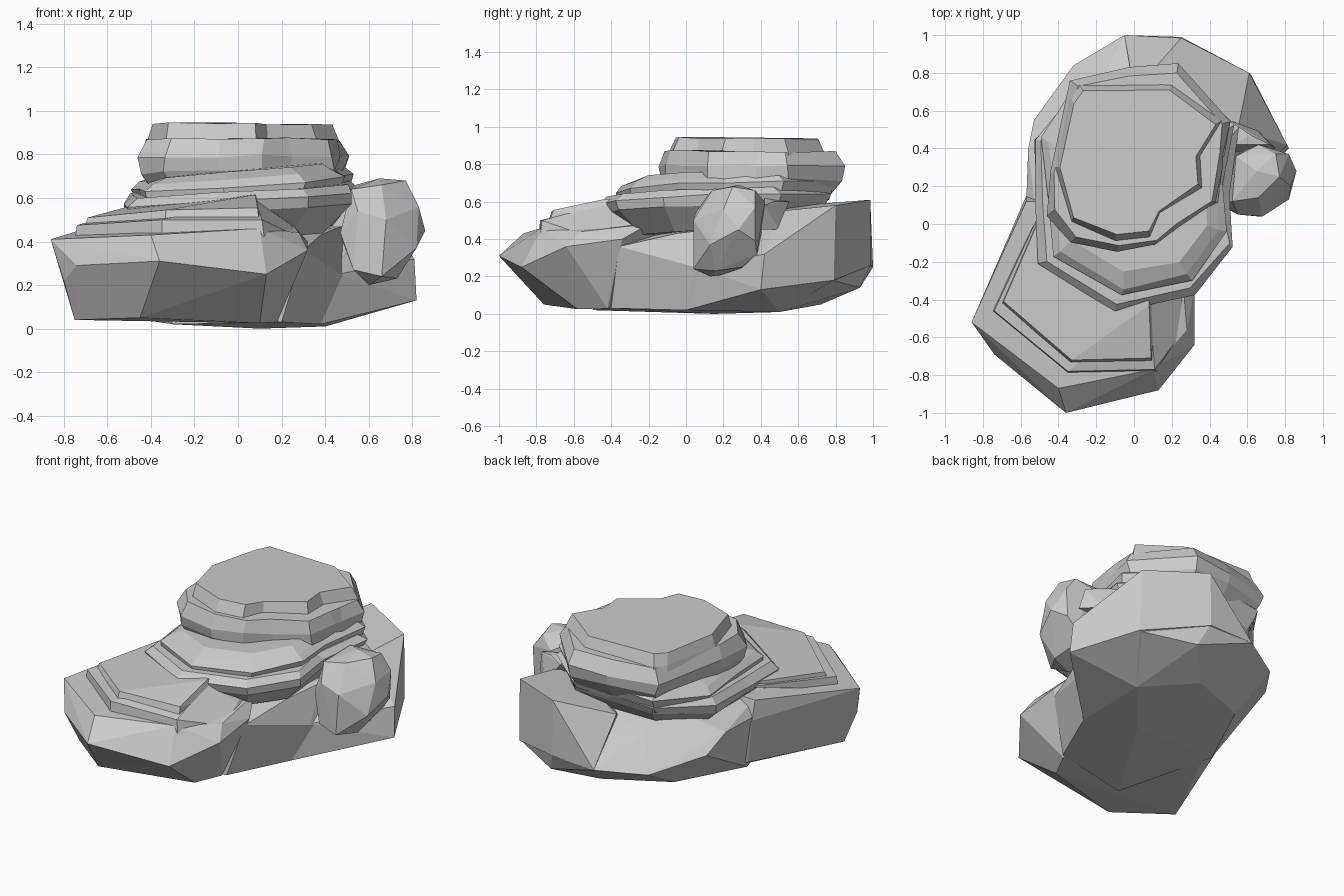
import bpy, bmesh, math, random

random.seed(4)


def finish(bm, name):
    bmesh.ops.recalc_face_normals(bm, faces=bm.faces[:])
    me = bpy.data.meshes.new(name)
    bm.to_mesh(me)
    bm.free()
    ob = bpy.data.objects.new(name, me)
    bpy.context.collection.objects.link(ob)
    return ob


def chunk(name, pts):
    """Faceted convex stone around a few corner points."""
    bm = bmesh.new()
    for p in pts:
        bm.verts.new(p)
    bmesh.ops.convex_hull(bm, input=bm.verts[:])
    loose = [v for v in bm.verts if not v.link_faces]
    bmesh.ops.delete(bm, geom=loose, context='VERTS')
    bmesh.ops.dissolve_limit(bm, angle_limit=math.radians(3),
                             verts=bm.verts[:], edges=bm.edges[:])
    return finish(bm, name)


def strata(name, outline, levels, tilt=(0, 0), jitter=0.012):
    """Layered stone: one outline repeated at (height, scale) levels."""
    cx = sum(p[0] for p in outline) / len(outline)
    cy = sum(p[1] for p in outline) / len(outline)
    j = lambda: random.uniform(-jitter, jitter)
    bm = bmesh.new()
    rings = []
    for z, s in levels:
        ring = []
        for x, y in outline:
            px, py = cx + (x - cx) * s, cy + (y - cy) * s
            ring.append(bm.verts.new((px + j(), py + j(),
                                      z + tilt[0] * px + tilt[1] * py + j() * 0.6)))
        rings.append(ring)
    n = len(outline)
    for a, b in zip(rings, rings[1:]):
        for i in range(n):
            k = (i + 1) % n
            bm.faces.new((a[i], a[k], b[k], b[i]))
    bm.faces.new(rings[0][::-1])
    bm.faces.new(rings[-1])
    return finish(bm, name)


# Large rear base stone, sloping up toward the stack
chunk("base_rear", [
    (-.5, .1, .05), (-.3, -.5, .02), (.1, .15, 0), (.38, .0, .02), (.4, .5, .01),
    (.1, .72, .05), (-.3, .55, .07), (.2, -.4, .03), (.3, -.36, .36),
    (.47, .05, .25), (.6, .5, .1), (.62, .78, .18), (.3, .93, .14),
    (-.05, 1.0, .25), (.25, .99, .27), (-.32, .84, .23), (-.53, .55, .3),
    (-.57, .13, .4), (-.56, .4, .4), (-.2, .7, .42),
    (.38, -.05, .43), (.45, .2, .46), (.5, .6, .48), (-.3, .5, .5), (-.5, -.1, .5)])
# Raised rear corner of the base
chunk("base_corner", [
    (-.05, 1.0, .25), (.25, .99, .26), (.62, .79, .18), (.82, .4, .13), (.81, .42, .32),
    (.38, 0, .02), (.4, .5, .01), (.46, .06, .25),
    (.25, .985, .61), (.61, .8, .58), (.0, .7, .48),
    (.55, .5, .55), (.6, .35, .4), (.3, .6, .58)])

# Front slab and the tilted ledges on it
chunk("front_slab", [
    (-.75, -.52, .04), (-.45, -.76, .05), (.1, -.58, .025), (.18, -.42, .03), (-.4, .2, .05),
    (-.52, .12, .09), (-.57, .15, .38),
    (-.8, -.58, .22), (-.36, -1, .31), (-.74, -.69, .29), (.13, -.88, .25),
    (.32, -.64, .36), (.32, -.34, .4), (-.86, -.52, .41), (-.4, -.87, .43),
    (.1, -.77, .46), (.28, -.56, .44), (.25, -.2, .48), (-.57, .12, .5), (0, .1, .5)])
chunk("front_ledge", [
    (-.75, -.46, .4), (-.35, -.79, .4), (.12, -.78, .42), (.28, -.54, .42), (.28, -.34, .42),
    (-.74, -.46, .475), (-.35, -.78, .5), (.11, -.77, .5), (.08, -.43, .59),
    (.24, -.35, .48), (.1, .1, .6), (-.48, .1, .55)])
chunk("ledge_step", [
    (-.71, -.43, .44), (-.34, -.75, .45), (.1, -.74, .46), (.12, -.4, .5),
    (-.69, -.41, .51), (-.33, -.72, .545), (.09, -.71, .555), (.08, -.43, .615),
    (.05, .1, .62), (-.47, .1, .57)])

# Middle strata under the upper block, undercut on the right
strata("middle_strata", [
    (-.52, .12), (-.51, -.22), (-.09, -.46), (.32, -.37), (.53, -.12), (.5, .14),
    (.55, .5), (.26, .76), (-.28, .73), (-.53, .45)],
    [(.42, .74), (.55, .98), (.6, 1), (.64, .93)], (.06, .03))
strata("middle_shelf", [
    (-.45, .12), (-.43, -.18), (-.07, -.38), (.3, -.31), (.48, -.05), (.48, .2),
    (.52, .52), (.25, .79), (-.3, .75), (-.48, .45)],
    [(.57, .95), (.665, 1), (.695, .93), (.725, .78)], (.07, .03))

# Upper block and flat cap
strata("upper_block", [
    (-.45, .28), (-.45, .05), (-.34, -.1), (-.1, -.15), (.12, -.12), (.24, -.01),
    (.44, .12), (.46, .3), (.48, .38), (.5, .55), (.23, .85), (-.02, .83), (-.33, .77)],
    [(.64, .88), (.72, .98), (.79, 1), (.87, .93)], (.01, -.01))
strata("flat_cap", [
    (-.41, .3), (-.33, .02), (-.1, -.08), (.08, -.06), (.14, .06), (.35, .2),
    (.34, .36), (.45, .54), (.2, .73), (-.28, .73), (-.33, .65)],
    [(.8, 1.05), (.87, 1.02), (.943, .95)], (0, -.012), 0.007)

# Side boulder and the stone wedged behind it
chunk("side_boulder", [
    (.6, .13, .2), (.73, .16, .23), (.58, .28, .22), (.72, .3, .25),
    (.62, .37, .29), (.76, .38, .32),
    (.47, .1, .44), (.53, .06, .27), (.66, .04, .24), (.68, .04, .5), (.55, .05, .54),
    (.82, .13, .37), (.86, .28, .45), (.81, .37, .39), (.6, .4, .4), (.48, .3, .4),
    (.83, .2, .56), (.82, .37, .57), (.52, .12, .64), (.66, .14, .66),
    (.77, .25, .68), (.75, .37, .66), (.65, .28, .69), (.54, .36, .66), (.66, .42, .6)])
chunk("wedge_stone", [
    (.5, .38, .45), (.75, .4, .45), (.65, .5, .45), (.52, .42, .62),
    (.62, .47, .6), (.72, .42, .58), (.5, .55, .6)])
